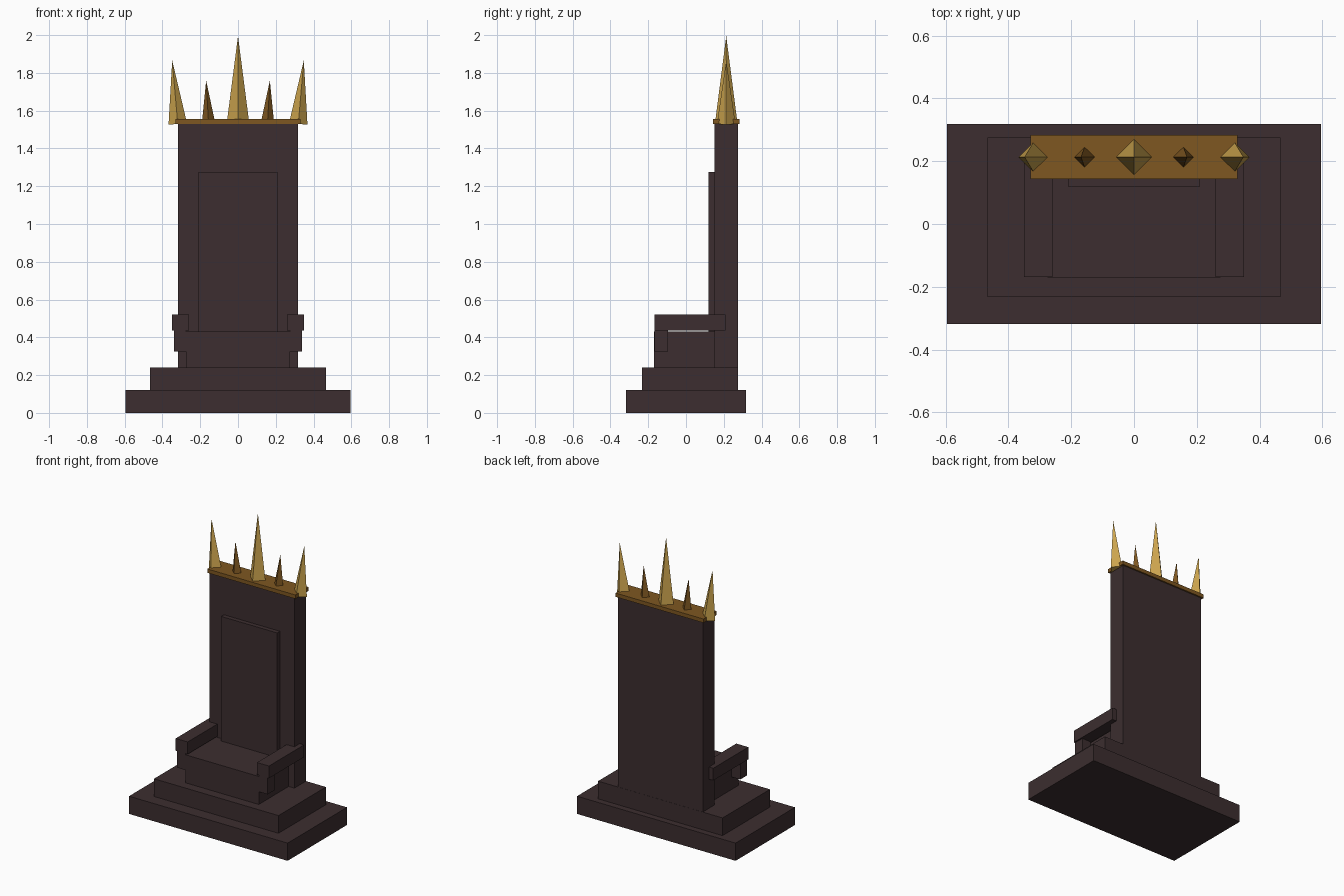
import bpy, bmesh, math
from mathutils import Matrix

if "Cube" in bpy.data.objects:
    bpy.data.objects.remove(bpy.data.objects["Cube"])


def material(name, rgb):
    m = bpy.data.materials.new(name)
    m.diffuse_color = (*rgb, 1)
    m.use_nodes = True
    m.node_tree.nodes["Principled BSDF"].inputs["Base Color"].default_value = m.diffuse_color
    return m


WOOD = material("dark_wood", (0.045, 0.027, 0.029))
GOLD = material("bright_gold", (0.60, 0.37, 0.075))
BRONZE = material("dark_bronze", (0.21, 0.095, 0.015))


def finish(bm, name, mat):
    me = bpy.data.meshes.new(name)
    bm.to_mesh(me)
    bm.free()
    me.materials.append(mat)
    ob = bpy.data.objects.new(name, me)
    bpy.context.collection.objects.link(ob)


def box(name, x, y, z, mat=WOOD):
    """Box from (min, max) ranges on each axis."""
    bm = bmesh.new()
    mid = [(a + b) / 2 for a, b in (x, y, z)]
    size = [b - a for a, b in (x, y, z)]
    bmesh.ops.create_cube(bm, size=1, matrix=Matrix.Translation(mid) @ Matrix.Diagonal((*size, 1)))
    finish(bm, name, mat)


def spike(name, x, radius, height, tilt, mat):
    """Four-sided spike standing on a corner-forward base, leaning along x."""
    bm = bmesh.new()
    bmesh.ops.create_cone(bm, cap_ends=True, segments=4, radius1=radius, radius2=0, depth=height,
                          matrix=Matrix.Translation((0, 0, height / 2)))
    bmesh.ops.remove_doubles(bm, verts=bm.verts, dist=1e-5)
    # put the base corners on the x and y axes
    v = min(bm.verts, key=lambda p: p.co.z).co
    turn = Matrix.Rotation(-math.atan2(v.y, v.x), 4, 'Z')
    bm.transform(Matrix.Translation((x, 0.213, 1.53)) @ Matrix.Rotation(tilt, 4, 'Y') @ turn)
    finish(bm, name, mat)


# Stepped plinth
box("base_step", (-0.595, 0.595), (-0.318, 0.318), (0, 0.12))
box("upper_step", (-0.467, 0.467), (-0.233, 0.275), (0.12, 0.24))

# Seat and backrest
box("seat", (-0.275, 0.275), (-0.17, 0.15), (0.24, 0.43))
box("backrest", (-0.318, 0.318), (0.15, 0.274), (0.24, 1.53))
box("back_panel", (-0.21, 0.21), (0.12, 0.15), (0.43, 1.275))

# Crest rail
box("crest_rail", (-0.33, 0.33), (0.143, 0.284), (1.53, 1.556), BRONZE)
spike("centre_spike", 0, 0.06, 0.465, 0, GOLD)

# Arms, posts and side spikes on both sides
for s, side in ((-1, "left"), (1, "right")):
    box(side + "_armrest", sorted((s * 0.26, s * 0.35)), (-0.168, 0.208), (0.437, 0.52))
    box(side + "_arm_post", sorted((s * 0.275, s * 0.34)), (-0.168, -0.096), (0.325, 0.437))
    spike(side + "_inner_spike", s * 0.156, 0.036, 0.23, s * 0.055, BRONZE)
    spike(side + "_outer_spike", s * 0.319, 0.049, 0.337, s * 0.087, GOLD)
